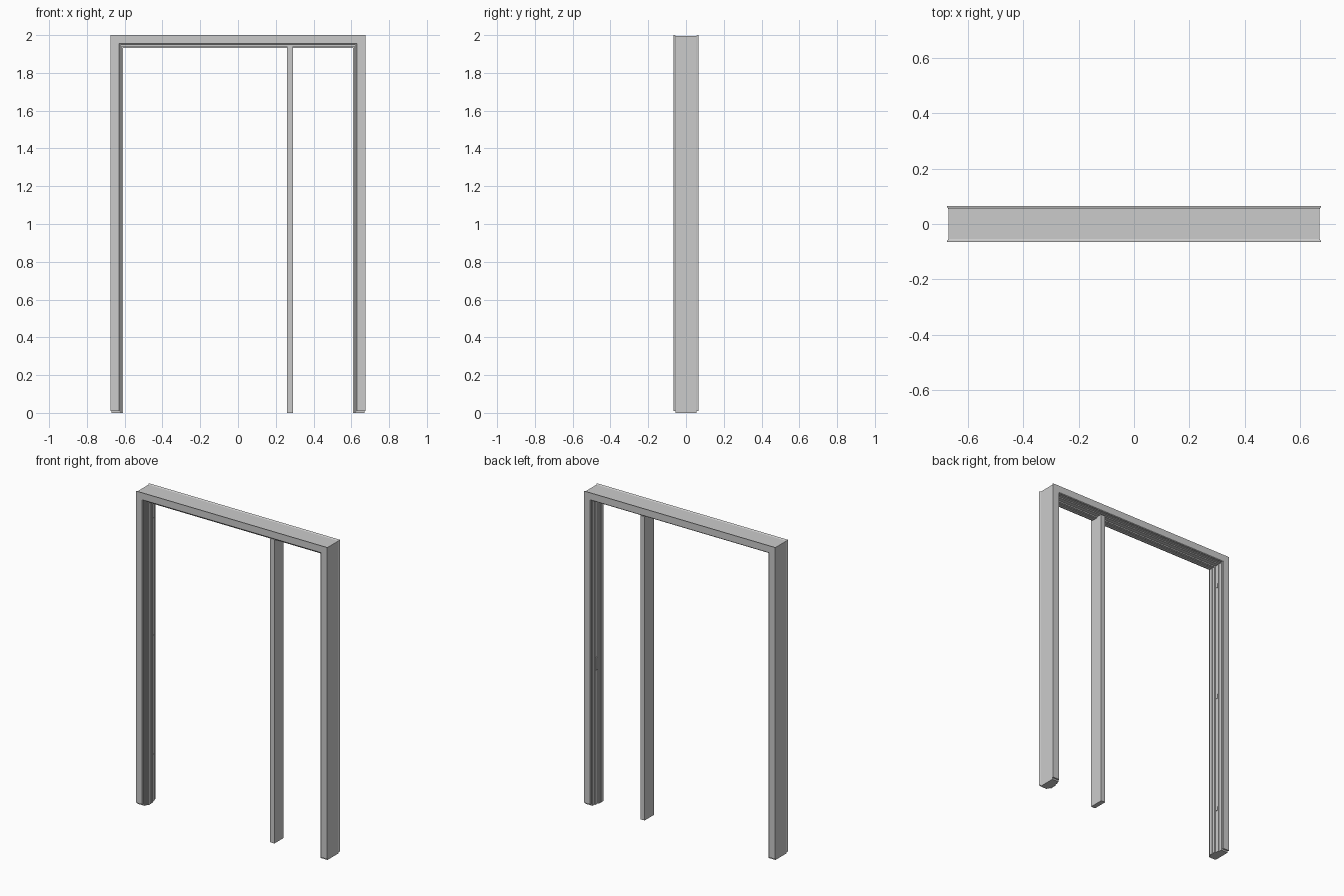
import bpy, bmesh

if "Cube" in bpy.data.objects:
    bpy.data.objects.remove(bpy.data.objects["Cube"])

W, H = 0.675, 2.0   # half width and height of the outer frame


def finish(name, bm):
    bmesh.ops.recalc_face_normals(bm, faces=bm.faces)
    mesh = bpy.data.meshes.new(name)
    bm.to_mesh(mesh)
    bm.free()
    ob = bpy.data.objects.new(name, mesh)
    bpy.context.collection.objects.link(ob)
    return ob


def sweep(name, profile, z0):
    """Sweep a (inset, y) profile up, across and down with mitred corners."""
    bm = bmesh.new()
    stations = [lambda u: (-W + u, z0), lambda u: (-W + u, H - u),
                lambda u: (W - u, H - u), lambda u: (W - u, z0)]
    rings = []
    for place in stations:
        ring = []
        for u, y in profile:
            x, z = place(u)
            ring.append(bm.verts.new((x, y, z)))
        rings.append(ring)
    n = len(profile)
    for a, b in zip(rings, rings[1:]):
        for i in range(n):
            j = (i + 1) % n
            bm.faces.new((a[i], a[j], b[j], b[i]))
    bm.faces.new(rings[0])
    bm.faces.new(rings[-1])
    return finish(name, bm)


def prism(name, outline, z0, z1):
    bm = bmesh.new()
    face = bm.faces.new([bm.verts.new((x, y, z0)) for x, y in outline])
    top = bmesh.ops.extrude_face_region(bm, geom=[face])["geom"]
    bmesh.ops.translate(bm, vec=(0, 0, z1 - z0),
                        verts=[v for v in top if isinstance(v, bmesh.types.BMVert)])
    return finish(name, bm)


def box(name, x0, x1, y0, y1, z0, z1):
    return prism(name, [(x0, y0), (x1, y0), (x1, y1), (x0, y1)], z0, z1)


# Front and back casings with a small outer lip
for name, s in (("front_casing", -1), ("back_casing", 1)):
    sweep(name, [(0, 0.065 * s), (0.044, 0.065 * s), (0.048, 0.061 * s),
                 (0.048, 0.054 * s), (0.004, 0.054 * s), (0, 0.060 * s)], 0.01)

# Stepped lining with door stop and rebates
sweep("frame_lining", [(0.004, -0.055), (0.052, -0.055), (0.052, -0.046),
                       (0.059, -0.046), (0.059, -0.034), (0.067, -0.034),
                       (0.067, -0.012), (0.062, -0.012), (0.062, -0.006),
                       (0.067, -0.006), (0.067, 0.010), (0.059, 0.010),
                       (0.059, 0.036), (0.052, 0.036), (0.052, 0.055),
                       (0.004, 0.055)], 0.0)

# Fixed post between the leaf and the side light
prism("mullion", [(0.26, -0.046), (0.29, -0.046), (0.29, 0.046), (0.26, 0.046)],
      0.0, 1.94)

# Hinge plates on the left jamb
for i, z in enumerate((0.29, 1.05, 1.80)):
    box(f"hinge_plate_{i + 1}", -0.618, -0.613, 0.018, 0.034, z - 0.012, z + 0.012)

# Strike plate on the right jamb
box("strike_plate", 0.611, 0.618, 0.014, 0.034, 0.86, 0.94)
